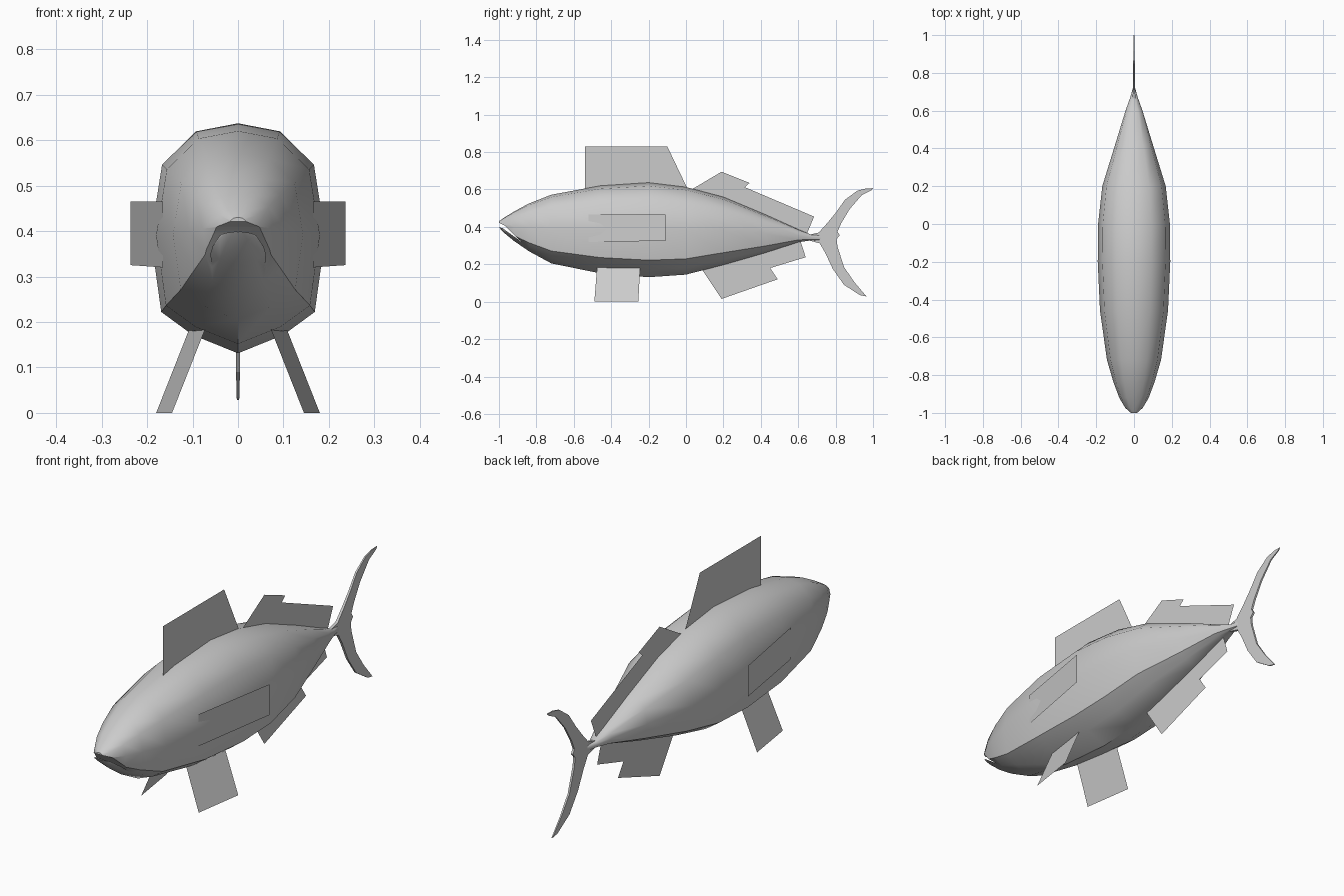
import bpy, bmesh

if "Cube" in bpy.data.objects:
    bpy.data.objects.remove(bpy.data.objects["Cube"])

grey = bpy.data.materials.new("fish grey")
grey.diffuse_color = (0.6, 0.6, 0.6, 1)
grey.use_nodes = True
grey.node_tree.nodes["Principled BSDF"].inputs["Base Color"].default_value = grey.diffuse_color


def make(name, verts, faces, angle=None):
    mesh = bpy.data.meshes.new(name)
    mesh.from_pydata(verts, [], faces)
    bm = bmesh.new()
    bm.from_mesh(mesh)
    bmesh.ops.recalc_face_normals(bm, faces=bm.faces)
    bm.to_mesh(mesh)
    bm.free()
    mesh.materials.append(grey)
    ob = bpy.data.objects.new(name, mesh)
    bpy.context.collection.objects.link(ob)
    if angle:
        smooth(ob, angle)
    return ob


def activate(ob):
    bpy.ops.object.select_all(action='DESELECT')
    ob.select_set(True)
    bpy.context.view_layer.objects.active = ob


def smooth(ob, angle):
    activate(ob)
    bpy.ops.object.shade_smooth_by_angle(angle=angle)


def slab(name, outline, half):
    """Closed plate in the y-z plane; half(y, z) gives its half thickness in x."""
    n = len(outline)
    verts = [(s * half(y, z), y, z) for s in (-1, 1) for y, z in outline]
    faces = [list(range(n)), list(range(n, 2 * n))]
    faces += [(i, (i + 1) % n, n + (i + 1) % n, n + i) for i in range(n)]
    return make(name, verts, faces)


# Body: one twelve-sided section lofted along y (y, half width, bottom, top)
stations = [(-1.0, 0.018, 0.398, 0.430), (-0.975, 0.045, 0.370, 0.448),
            (-0.92, 0.078, 0.325, 0.482), (-0.84, 0.108, 0.270, 0.525),
            (-0.72, 0.143, 0.205, 0.572), (-0.46, 0.180, 0.152, 0.620),
            (-0.20, 0.192, 0.131, 0.637), (0.0, 0.190, 0.145, 0.613),
            (0.20, 0.168, 0.197, 0.560), (0.42, 0.100, 0.260, 0.468),
            (0.60, 0.045, 0.318, 0.387), (0.67, 0.020, 0.328, 0.358),
            (0.72, 0.006, 0.325, 0.358)]
half_section = [(0, 1), (0.48, 0.965), (0.87, 0.82), (1, 0.51),
                (0.88, 0.18), (0.52, 0.08), (0, 0)]
section = half_section + [(-x, t) for x, t in half_section[-2:0:-1]]
n = len(section)
verts = [(w * x, y, b + (t - b) * f) for y, w, b, t in stations for x, f in section]
faces = [(r * n + i, r * n + (i + 1) % n, (r + 1) * n + (i + 1) % n, (r + 1) * n + i)
         for r in range(len(stations) - 1) for i in range(n)]
faces += [list(range(n)), list(range(len(verts) - n, len(verts)))]
body = make("body", verts, faces)

# Mouth: wedge cut sloping down and back
cutter = slab("mouth_cutter", [(-1.03, 0.435), (-1.03, 0.408), (-0.98, 0.393),
                               (-0.88, 0.320), (-0.97, 0.408)], lambda y, z: 0.3)
cutter.hide_render = True
mod = body.modifiers.new("mouth", 'BOOLEAN')
mod.operation = 'DIFFERENCE'
mod.solver = 'EXACT'
mod.object = cutter
activate(body)
bpy.ops.object.modifier_apply(modifier="mouth")
bpy.data.objects.remove(cutter)
smooth(body, 0.7)

# Tail: crescent plate, thinner towards the tips
tail = [(0.66, 0.358), (0.71, 0.37), (0.755, 0.42), (0.80, 0.475), (0.85, 0.545),
        (0.915, 0.593), (0.96, 0.605), (1.0, 0.607), (0.99, 0.595), (0.94, 0.57),
        (0.875, 0.495), (0.83, 0.42), (0.81, 0.375), (0.822, 0.355), (0.805, 0.335),
        (0.81, 0.295), (0.845, 0.185), (0.90, 0.105), (0.965, 0.028), (0.93, 0.035),
        (0.845, 0.09), (0.785, 0.175), (0.745, 0.26), (0.715, 0.312), (0.66, 0.327)]
slab("tail_fin", tail, lambda y, z: 0.002 + 0.005 * max(0, 1 - (y - 0.66) / 0.34))

# Flat fins on the centre line
centre_fins = {
    "front_dorsal_fin": [(-0.54, 0.58), (-0.54, 0.83), (-0.10, 0.83), (0.01, 0.60)],
    "rear_dorsal_fin": [(0.03, 0.60), (0.19, 0.695), (0.34, 0.635), (0.315, 0.612),
                        (0.685, 0.455), (0.645, 0.36), (0.42, 0.45), (0.22, 0.54)],
    "anal_fin": [(0.08, 0.18), (0.19, 0.015), (0.49, 0.12), (0.45, 0.18),
                 (0.64, 0.238), (0.61, 0.33), (0.42, 0.28), (0.2, 0.21)],
}
for name, outline in centre_fins.items():
    make(name, [(0, y, z) for y, z in outline], [list(range(len(outline)))])

# Paired side and belly fins, angled outwards to the rear
for side, s in (("right", 1), ("left", -1)):
    make(side + "_pectoral_fin",
         [(s * x, y, z) for x, y, z in ((0.165, -0.52, 0.32), (0.236, -0.11, 0.325),
                                        (0.236, -0.11, 0.465), (0.165, -0.52, 0.465))],
         [(0, 1, 2, 3)])
    make(side + "_pelvic_fin",
         [(s * x, y, z) for x, y, z in ((0.145, -0.49, 0.0), (0.18, -0.255, 0.0),
                                        (0.105, -0.245, 0.19), (0.07, -0.475, 0.19))],
         [(0, 1, 2, 3)])
